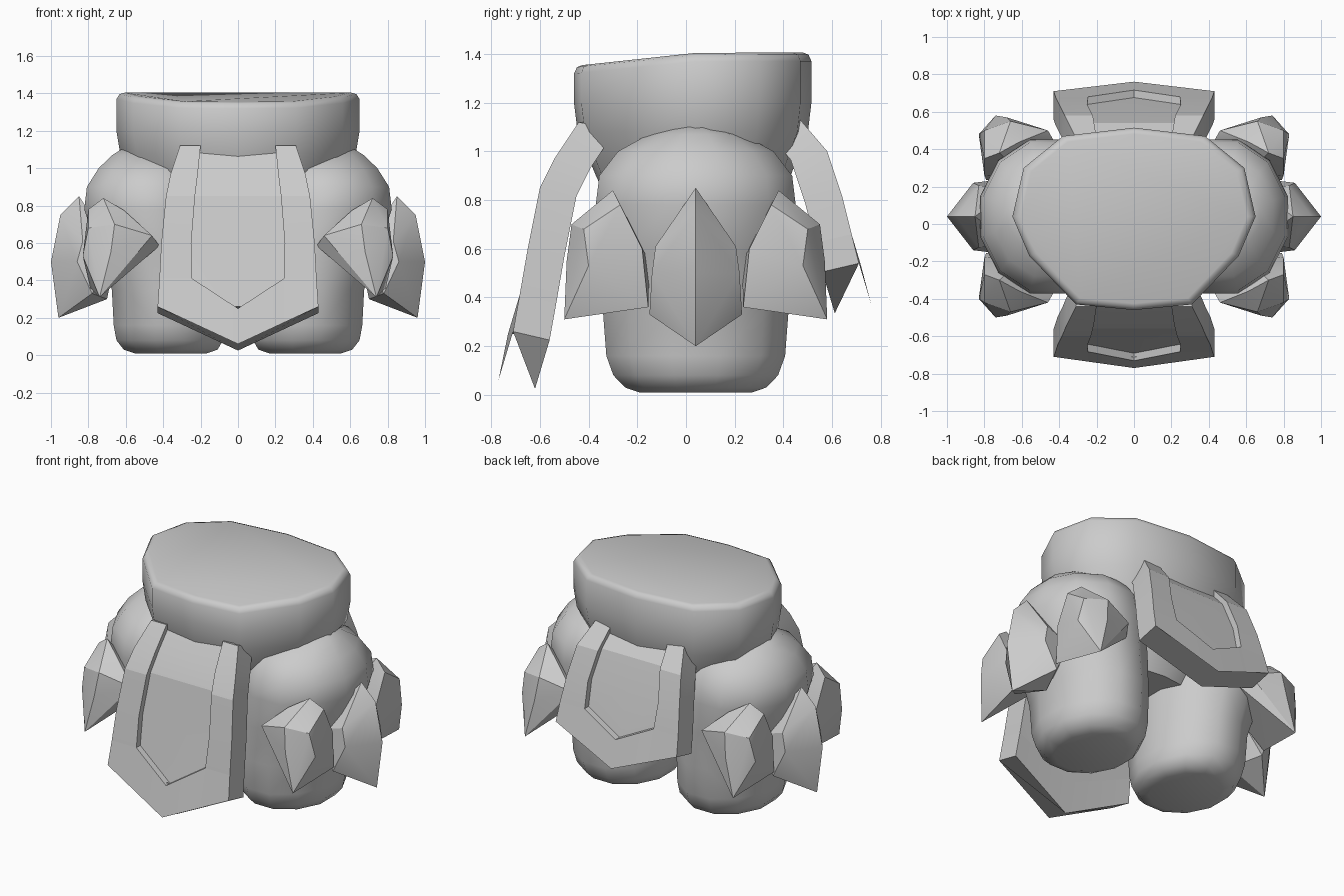
import bpy, bmesh, math
from mathutils import Vector

if "Cube" in bpy.data.objects:
    bpy.data.objects.remove(bpy.data.objects["Cube"], do_unlink=True)

grey = bpy.data.materials.new("plain grey")
grey.use_nodes = True
GREY = (0.6, 0.6, 0.6, 1)
grey.diffuse_color = GREY
grey.node_tree.nodes["Principled BSDF"].inputs["Base Color"].default_value = GREY

MID_Y = 0.04  # fore-aft centre of the legs and hip plates


def finish(bm, name, angle):
    bmesh.ops.recalc_face_normals(bm, faces=bm.faces)
    mesh = bpy.data.meshes.new(name)
    bm.to_mesh(mesh)
    bm.free()
    mesh.materials.append(grey)
    obj = bpy.data.objects.new(name, mesh)
    bpy.context.collection.objects.link(obj)
    bpy.ops.object.select_all(action="DESELECT")
    obj.select_set(True)
    bpy.context.view_layer.objects.active = obj
    bpy.ops.object.shade_smooth_by_angle(angle=math.radians(angle))
    return obj


def loft(name, rings, angle):
    """Skin a stack of equal-length point rings and cap both ends."""
    bm = bmesh.new()
    rows = [[bm.verts.new(p) for p in ring] for ring in rings]
    n = len(rows[0])
    for a, b in zip(rows, rows[1:]):
        for i in range(n):
            j = (i + 1) % n
            bm.faces.new((a[i], a[j], b[j], b[i]))
    bm.faces.new(rows[0])
    bm.faces.new(rows[-1])
    return finish(bm, name, angle)


def hull(name, points, angle=25):
    bm = bmesh.new()
    for p in points:
        bm.verts.new(p)
    res = bmesh.ops.convex_hull(bm, input=bm.verts)
    loose = {v for v in res["geom_interior"] + res["geom_unused"]
             if isinstance(v, bmesh.types.BMVert)}
    bmesh.ops.delete(bm, geom=list(loose), context="VERTS")
    bmesh.ops.dissolve_limit(bm, angle_limit=0.03, verts=bm.verts, edges=bm.edges)
    return finish(bm, name, angle)


# Waist: twelve-sided band with a sloped, bevelled top
half = [(0, -.46), (.31, -.43), (.56, -.17), (.65, .04), (.59, .30), (.38, .47), (0, .515)]
outline = half + [(-x, y) for x, y in half[-2:0:-1]]


def rim(y):
    return min(1.405, 1.40 + 0.1 * y)


def waist_ring(scale, z=None, drop=0):
    return [(x * scale, MID_Y + (y - MID_Y) * scale, rim(y) - drop if z is None else z)
            for x, y in outline]


loft("waist", [waist_ring(.5, .55), waist_ring(.82, .9), waist_ring(.97, 1.08),
               waist_ring(1, 1.2), waist_ring(1, drop=.035), waist_ring(.975, drop=.008),
               waist_ring(.93)], 50)

# Legs: rounded stacks of rings (height, centre x, half width, half depth)
LEG = [(.01, .36, .20, .24), (.03, .36, .26, .30), (.08, .365, .295, .35),
       (.16, .37, .305, .38), (.35, .375, .31, .395), (.58, .42, .35, .41),
       (.78, .46, .375, .425), (.90, .465, .355, .41), (1.0, .455, .30, .33),
       (1.07, .45, .23, .20), (1.10, .45, .18, .10)]
for side, word in ((1, "left"), (-1, "right")):
    rings = [[(side * (cx + rx * math.cos(t)), MID_Y + ry * math.sin(t), z)
              for t in (math.tau * (i + .5) / 12 for i in range(12))]
             for z, cx, rx, ry in LEG]
    loft(word + "_leg", rings, 45)


# Flaps: thick bent plates with a recessed, open-topped channel.
# Rows: height, distance out, half width, channel half width, depth, tip drop
def flap(name, rows, sign):
    rings = []
    for z, out, w, r, depth, drop in rows:
        tip_span = r if depth or r > .24 and drop < .17 else w

        def point(x, inward=0, down=0):
            d = drop * max(0, 1 - abs(x) / tip_span)
            return (x, sign * (out + .3 * d - inward), z - d - down)

        ring = [point(-w), point(-r)]
        ring += [point(x, depth) for x in (-r, 0, r)]
        ring += [point(r), point(w)]
        ring += [point(x, .15, .035) for x in (w, 0, -w)]
        rings.append(ring)
    loft(name, rings, 15)


flap("front_flap", [(1.12, .44, .31, .20, .04, 0), (.97, .54, .36, .215, .04, 0),
                    (.85, .60, .385, .23, .04, 0), (.60, .65, .41, .25, .04, 0),
                    (.41, .683, .42, .245, .04, .16), (.41, .683, .42, .245, 0, .16),
                    (.26, .71, .43, .245, 0, .2)], -1)
flap("back_flap", [(1.14, .46, .31, .20, .04, 0), (1.0, .58, .37, .22, .04, 0),
                   (.82, .64, .40, .25, .04, 0),
                   (.66, .68, .42, .245, .04, .12), (.66, .68, .42, .245, 0, .12),
                   (.54, .71, .43, .245, 0, .17)], 1)

# Hip plates: faceted pointed shields around each thigh
side_half = [(.85, 0, .85), (.95, 0, .75), (1.0, 0, .5), (.96, 0, .2), (.70, 0, .30),
             (.83, .165, .61), (.86, .18, .5), (.78, .19, .33), (.65, .15, .55)]
corner = [(.72, -.30, .84), (.80, -.27, .78), (.61, -.36, .775), (.66, -.47, .70),
          (.80, -.42, .68), (.46, -.42, .64), (.42, -.35, .585), (.83, -.40, .53),
          (.68, -.49, .55), (.74, -.50, .31), (.80, -.18, .60), (.79, -.155, .36),
          (.55, -.15, .55)]
for side, word in ((1, "left"), (-1, "right")):
    hull(word + "_side_plate", [(side * x, MID_Y + m * y, z)
                                for x, y, z in side_half for m in (1, -1)])
    hull(word + "_front_plate", [(side * x, y, z) for x, y, z in corner])
    hull(word + "_back_plate", [(side * x, 2 * MID_Y - y, z) for x, y, z in corner])
